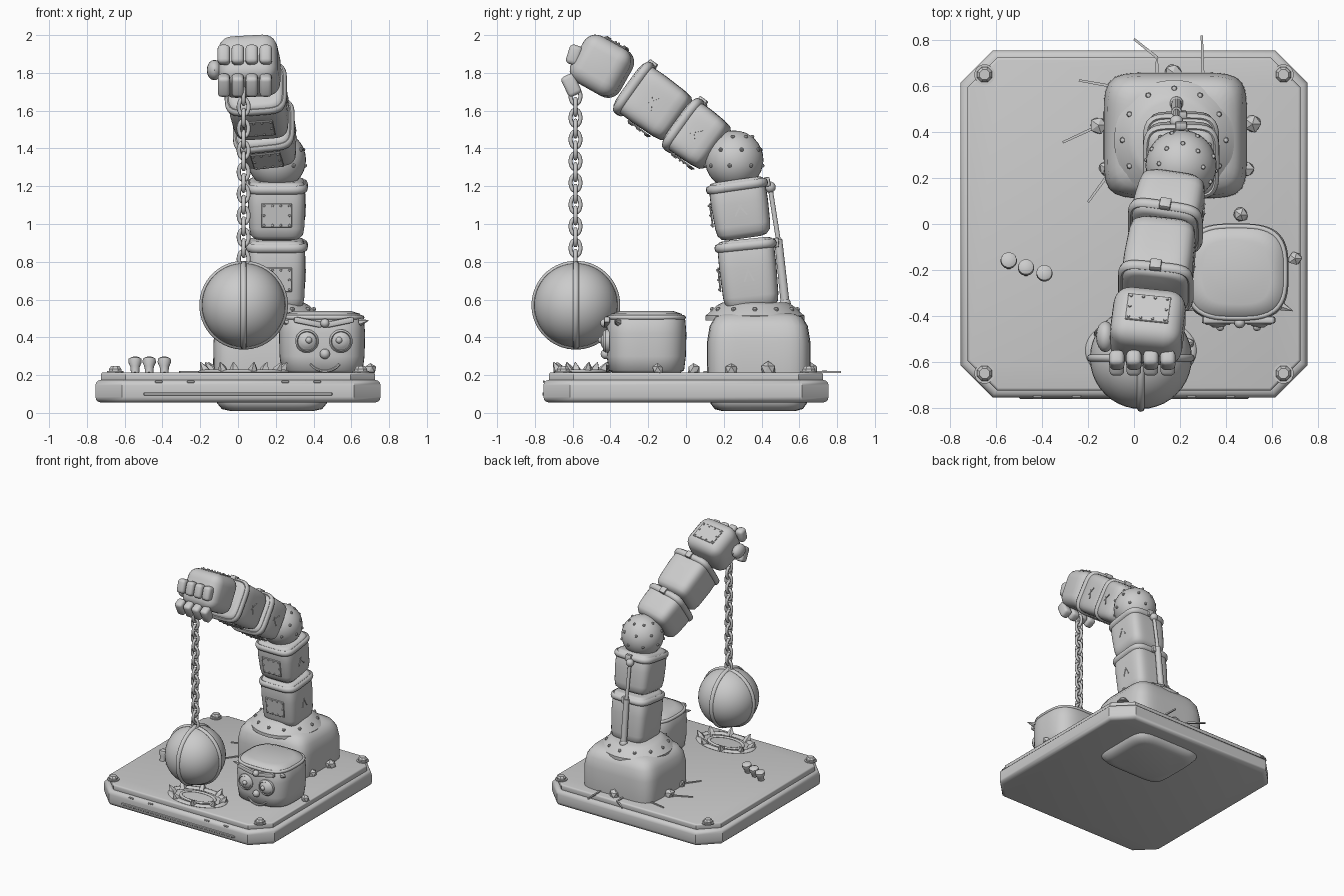
import bpy, bmesh, math, random
from mathutils import Vector, Matrix

random.seed(4)
if "Cube" in bpy.data.objects:
    bpy.data.objects.remove(bpy.data.objects["Cube"])

grey = bpy.data.materials.new("plain grey")
grey.use_nodes = True
grey.diffuse_color = (0.6, 0.6, 0.6, 1)
grey.node_tree.nodes["Principled BSDF"].inputs["Base Color"].default_value = (0.6, 0.6, 0.6, 1)


def finish(name, bm, M=Matrix(), angle=35):
    bmesh.ops.recalc_face_normals(bm, faces=bm.faces)
    me = bpy.data.meshes.new(name)
    bm.to_mesh(me)
    bm.free()
    me.materials.append(grey)
    ob = bpy.data.objects.new(name, me)
    bpy.context.collection.objects.link(ob)
    ob.matrix_world = M
    bpy.ops.object.select_all(action='DESELECT')
    ob.select_set(True)
    bpy.context.view_layer.objects.active = ob
    if angle:
        bpy.ops.object.shade_smooth_by_angle(angle=math.radians(angle))
    return ob


def frame(pos, d=(0, 0, 1)):
    """Local z along d, local x close to world x."""
    z = Vector(d).normalized()
    x = Vector((1, 0, 0)) if abs(z.x) < 0.9 else Vector((0, 1, 0))
    x = (x - z * x.dot(z)).normalized()
    return Matrix.Translation(pos) @ Matrix((x, z.cross(x), z)).transposed().to_4x4()


def at(x, y, z):
    return Matrix.Translation((x, y, z))


def box(name, size, M, bevel=0.0, segs=3):
    bm = bmesh.new()
    bmesh.ops.create_cube(bm, size=1, matrix=Matrix.Diagonal((*size, 1)))
    if bevel:
        bmesh.ops.bevel(bm, geom=bm.edges[:], offset=bevel, segments=segs, profile=0.5, affect='EDGES')
    return finish(name, bm, M)


def balls(name, points, r, M=Matrix(), squash=(1, 1, 1), u=16):
    bm = bmesh.new()
    for p in points:
        bmesh.ops.create_uvsphere(bm, u_segments=u, v_segments=u // 2, radius=r,
                                  matrix=at(*p) @ Matrix.Diagonal((*squash, 1)))
    return finish(name, bm, M)


def outline(t, p):
    c, s = math.cos(t), math.sin(t)
    return Vector((c, s, 0)) * (abs(c) ** p + abs(s) ** p) ** (-1 / p)


def lathe(name, profile, M=Matrix(), n=32, p=2, sy=1, angle=35):
    """Turned solid; p above 2 squares off the cross-section."""
    bm = bmesh.new()
    rows = []
    for r, z in profile:
        rows.append([bm.verts.new((o.x * r, o.y * r * sy, z))
                     for o in (outline(2 * math.pi * (i + .5) / n, p) for i in range(n))])
    for a, b in zip(rows, rows[1:]):
        for i in range(n):
            bm.faces.new((a[i], a[i - 1], b[i - 1], b[i]))
    bm.faces.new(rows[0])
    bm.faces.new(rows[-1])
    return finish(name, bm, M, angle)


def ring(name, rx, ry, wr, wz, M, p=2, n=48, k=8):
    """Closed band around local z with an oval section."""
    bm = bmesh.new()
    pt = lambda t: Vector((outline(t, p).x * rx, outline(t, p).y * ry, 0))
    rows = []
    for i in range(n):
        t = 2 * math.pi * (i + .5) / n
        d = (pt(t + .02) - pt(t - .02)).normalized()
        out = Vector((d.y, -d.x, 0))
        rows.append([bm.verts.new(pt(t) + out * wr * math.cos(a) + Vector((0, 0, wz * math.sin(a))))
                     for a in (2 * math.pi * j / k for j in range(k))])
    for i in range(n):
        for j in range(k):
            bm.faces.new((rows[i - 1][j], rows[i][j], rows[i][j - 1], rows[i - 1][j - 1]))
    return finish(name, bm, M, 50)


def rod(name, a, b, r1, r2, n=12):
    a, b = Vector(a), Vector(b)
    return lathe(name, [(r1, 0), (r2, (b - a).length)], frame(a, b - a), n)


def slab(name, half, cut, z0, z1, bevel):
    bm = bmesh.new()
    h, c = half, half - cut
    loop = [(h, -c), (h, c), (c, h), (-c, h), (-h, c), (-h, -c), (-c, -h), (c, -h)]
    f = bm.faces.new([bm.verts.new((x, y, z0)) for x, y in loop])
    ext = bmesh.ops.extrude_face_region(bm, geom=[f])
    bmesh.ops.translate(bm, verts=[v for v in ext["geom"] if isinstance(v, bmesh.types.BMVert)],
                        vec=(0, 0, z1 - z0))
    rim = [e for e in bm.edges if abs(e.verts[0].co.z - e.verts[1].co.z) < 1e-5]
    bmesh.ops.bevel(bm, geom=rim, offset=bevel, segments=3, profile=0.5, affect='EDGES')
    return finish(name, bm)


def riveted_plate(name, M, w=.16, h=.13):
    box(name, (w, h, .009), M, .003, 1)
    pts = [(x * w * .42, y * h * .4, .005) for x in (-1, -.33, .33, 1) for y in (-1, 0, 1)
           if y or abs(x) == 1]
    balls(name + "_rivets", pts, .007, M, u=8)


# Platform with corner bolts and front trim
slab("platform", .755, .14, .055, .175, .03)
slab("platform_top", .725, .13, .165, .215, .012)
box("front_strip", (1.0, .012, .018), at(0, -.755, .1), .004, 1)
for x in (-.42, -.25, .25, .42):
    box("front_notch", (.04, .012, .012), at(x, -.752, .165), .003, 1)
for x in (-.65, .65):
    for y in (-.65, .65):
        lathe("corner_bolt", [(.035, 0), (.035, .02), (.024, .034)], at(x, y, .213), 8)
        lathe("corner_washer", [(.045, 0), (.045, .008)], at(x, y, .213), 16)

# Arm base passing through the platform, with a riveted flange
lathe("arm_base", [(.22, .01), (.265, .02), (.29, .05), (.312, .2), (.31, .38), (.295, .46),
                   (.26, .51), (.2, .53)], at(.18, .385, 0), 64, 6, .88, 60)
lathe("base_flange", [(.262, .49), (.262, .515), (.25, .525), (.2, .57), (.17, .585)],
      at(.175, .365, 0), 40)
balls("flange_rivets", [(.225 * math.cos(a), .225 * math.sin(a), 0) for a in
      (math.pi * i / 6 for i in range(12))], .013, at(.175, .365, .548), u=8)

# Arm segments, each with collar, clip, riveted plate and scratches
elbow = Vector((.205, .255, 1.34))
joints = [((.205, .35, .55), (.205, .312, .92)), ((.205, .31, .925), (.205, .265, 1.235)),
          ((.175, .165, 1.395), (.13, -.035, 1.54)), ((.13, -.035, 1.545), (.09, -.30, 1.735))]
for i, (a, b) in enumerate(joints):
    a, b = Vector(a), Vector(b)
    L, M = (b - a).length, frame(a, b - a)
    lathe("arm_segment", [(.09, 0), (.12, .008), (.14, .03), (.147, .07), (.152, L * .6), (.15, L - .03),
                          (.14, L - .006), (.12, L)], M, 64, 5, angle=60)
    ring("arm_collar", .15, .15, .016, .023, M @ at(0, 0, L - .035), 5, 64)
    box("collar_clip", (.05, .03, .05), M @ at(0, .162, L - .035), .006, 2)
    riveted_plate("segment_plate", M @ frame((0, -.157, L * .46), (0, -1, 0)))
    for s in (-1, 1):
        scratch = Matrix.Rotation(s * (.4 + .2 * i), 4, 'X')
        box("scratch", (.006, .008, .07), M @ at(.152, .012 * s, L * .48) @ scratch)

# Elbow with rivets
balls("elbow", [(0, 0, 0)], .155, at(*elbow), u=32)
balls("elbow_rivets", [(math.cos(a) * math.cos(e) * .155, math.sin(a) * math.cos(e) * .155, math.sin(e) * .155)
      for e in (-.2, .35, .9) for a in (math.pi * (j + e) / 4 for j in range(8))], .011, at(*elbow), u=8)

# Piston at the back of the arm
low, mid, top = (.185, .525, .58), (.185, .488, .92), (.185, .445, 1.195)
rod("piston_cylinder", low, mid, .024, .022)
rod("piston_rod", mid, top, .013, .013)
balls("piston_joints", [low, top], .03)

# Fist
hand = frame((.06, -.445, 1.835), (-.1, -.75, .42))
box("palm", (.315, .28, .28), hand, .075, 5)
riveted_plate("hand_plate", hand @ frame((0, .142, -.01), (0, 1, 0)), .19, .13)
for i in range(4):
    x = -.075 + .074 * i
    box("finger_upper", (.066, .07, .105), at(x, -.592, 1.895) @ Matrix.Rotation(-.3, 4, 'X'), .022)
    box("finger_lower", (.064, .075, .115), at(x, -.608, 1.735) @ Matrix.Rotation(.45, 4, 'X'), .02)
balls("thumb", [(0, 0, 0)], .045, at(-.125, -.49, 1.815), (.9, 1.5, 1.2))

# Chain: alternate links turned a quarter
n = 16
for i in range(n):
    turn = Matrix.Rotation(math.pi / 2 * (i % 2), 4, 'Z') @ Matrix.Rotation(math.pi / 2, 4, 'X')
    ring("chain_link", .026, .043, .011, .011, at(.03, -.585, .815 + .0575 * i) @ turn, n=20)

# Wrecking ball with two crossing bands
ball = at(.03, -.583, .57)
balls("wrecking_ball", [(0, 0, 0)], .222, ball, u=40)
for axis in 'XY':
    ring("ball_band", .222, .222, .013, .016, ball @ Matrix.Rotation(math.pi / 2, 4, axis))

# Impact crater under the ball, with shards
ring("crater_rim", .22, .13, .022, .012, at(.03, -.55, .217))
ring("crater_inner_rim", .14, .08, .012, .008, at(.03, -.55, .217))
for i in range(8):
    a = math.pi * (i + .3) / 4
    lathe("crater_shard", [(.028, 0), (.024, .03), (.003, .07)],
          frame((.03 + .2 * math.cos(a), -.55 + .12 * math.sin(a), .208),
                (.6 * math.cos(a), .6 * math.sin(a), 1)), 5, angle=0)

# Loose rocks
for x, y, r in [(-.155, .43, .042), (.515, .435, .042), (-.12, .24, .036), (.49, .24, .036),
                (.17, .66, .042), (.465, .04, .036), (.7, -.15, .032)]:
    bm = bmesh.new()
    bmesh.ops.create_icosphere(bm, subdivisions=1, radius=r)
    for v in bm.verts:
        v.co *= random.uniform(.85, 1.1)
    finish("rock", bm, at(x, y, .23), 0)

# Cracks running out from the arm base
for path in [[(.1, .66), (.1, .725), (0, .805)], [(.3, .65), (.295, .82)], [(-.1, .6), (-.24, .625)],
             [(-.17, .42), (-.31, .355)], [(-.12, .205), (-.2, .095)]]:
    for a, b in zip(path, path[1:]):
        rod("floor_crack", (*a, .217), (*b, .217), .009, .007, 4)

# Three levers
for x, y in [(-.545, -.155), (-.47, -.185), (-.39, -.21)]:
    lathe("lever", [(.022, 0), (.025, .035), (.036, .06), (.034, .078), (.02, .086)],
          frame((x, y - .02, .21), (0, .25, 1)), 16, angle=50)

# Bucket with a face
lathe("bucket", [(.19, .212), (.215, .225), (.225, .3), (.228, .42), (.222, .49), (.2, .525), (.15, .54)],
      at(.445, -.21, 0), 64, 3.2, .93, 60)
ring("bucket_rim", .212, .198, .012, .012, at(.445, -.21, .505), 3.2, 64)
for s in (-1, 1):
    eye = (.455 + .09 * s, -.405, .38)
    lathe("eye", [(.062, 0), (.062, .02), (.052, .034), (.048, .028), (.036, .036), (.02, .046)],
          frame(eye, (0, -1, 0)), 24)
    balls("pupil", [(eye[0] - .01 * s, -.448, .385)], .018, u=12)
    box("brow", (.15, .03, .032), at(.455 + .085 * s, -.418, .48) @ Matrix.Rotation(-.2 * s, 4, 'Y'), .008, 2)
    lathe("rim_horn", [(.02, 0), (.002, .05)], frame((.455 + .19 * s, -.36, .48), (s, -.4, .2)), 6)
balls("brow_bolt", [(.46, -.43, .475)], .024)
balls("nose", [(.46, -.425, .312)], .027, squash=(1, 1, 1))
smile = [(.46 + .1 * math.sin(t), -.415, .32 - .1 * math.cos(t)) for t in (-.9 + .2 * i for i in range(10))]
for a, b in zip(smile, smile[1:]):
    rod("mouth", a, b, .008, .008, 8)
